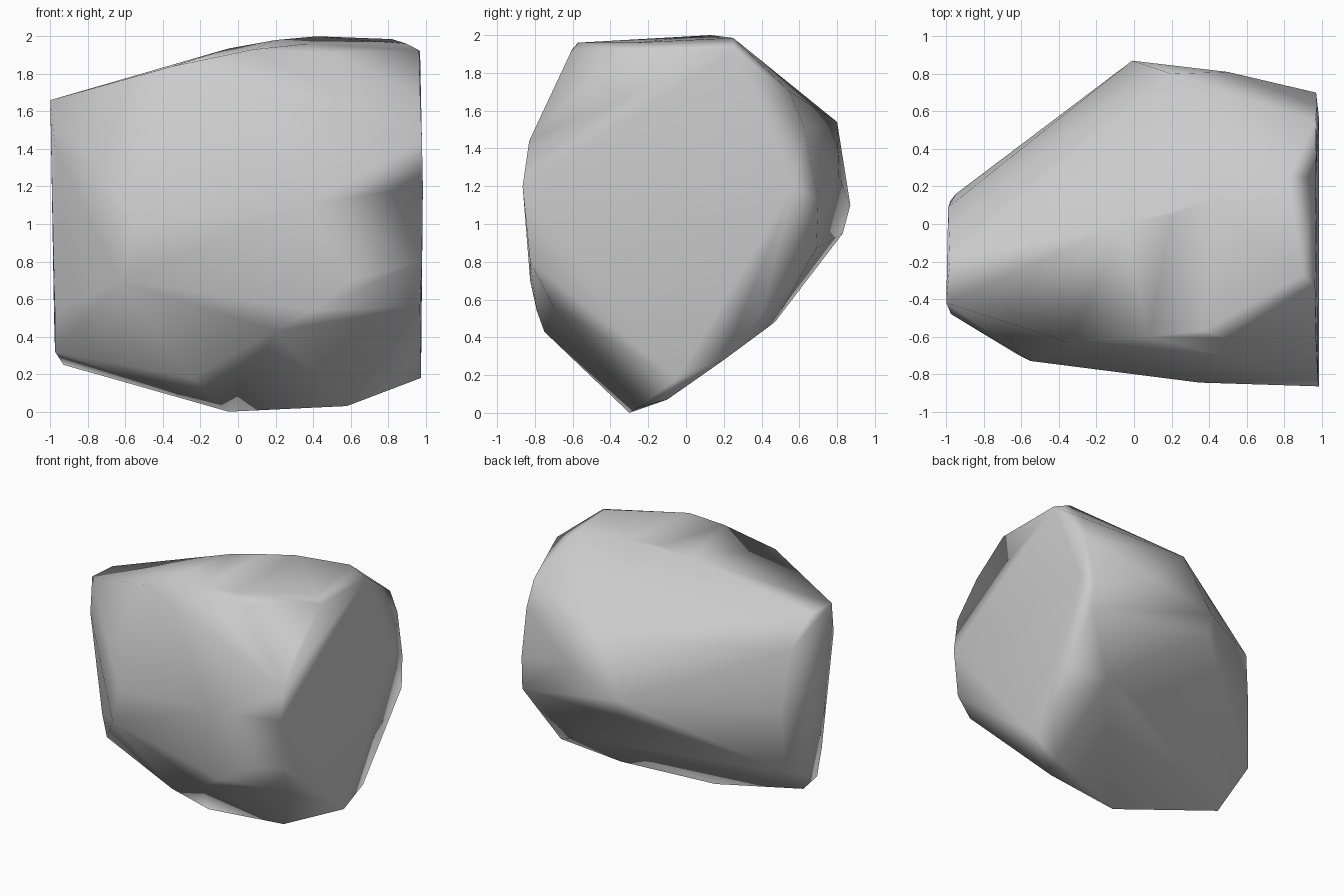
import bpy, bmesh

# Corner points of the boulder, grouped by side; their convex hull is the rock
left_end = [(-1, -.42, 1.66), (-.98, -.19, 1.66), (-.99, .09, 1.47), (-.98, .12, .5),
            (-.93, -.16, .25), (-.975, -.27, .32), (-.975, -.33, .53), (-.975, -.48, 1.4),
            (-.95, .16, 1.0)]
right_end = [(.98, -.83, 1.44), (.985, -.865, 1.2), (.98, -.825, .8), (.97, -.7, .56),
             (.975, -.05, .18), (.97, .2, .28), (.97, .4, .52),
             (.97, .69, .87), (.97, .7, 1.13), (.985, .57, 1.2), (.975, .63, 1.5),
             (.965, .55, 1.7), (.97, .25, 1.92), (.965, -.33, 1.925), (.97, -.62, 1.7)]
front = [(-.35, -.63, 1.84), (.08, -.6, 1.93), (.37, -.57, 1.96), (.5, -.61, 1.91),
         (-.55, -.73, 1.0), (-.63, -.69, .7), (.35, -.845, 1.1), (.6, -.825, .7),
         (.4, -.79, .54), (.2, -.75, .43), (-.25, -.48, .18)]
back = [(-.01, .87, 1.1), (0, .83, .95), (.2, .8, 1.54), (.5, .81, 1.25), (.65, .47, .48)]
top = [(-.05, 0, 1.935), (.2, .05, 1.98), (.42, .13, 2.0), (.82, .25, 1.985), (.9, -.27, 1.96)]
base = [(-.05, -.3, 0), (.58, -.25, .03), (.65, -.1, .07)]

bm = bmesh.new()
for co in left_end + right_end + front + back + top + base:
    bm.verts.new(co)
bmesh.ops.convex_hull(bm, input=bm.verts[:])
loose = [v for v in bm.verts if not v.link_faces]
bmesh.ops.delete(bm, geom=loose, context='VERTS')
bmesh.ops.recalc_face_normals(bm, faces=bm.faces[:])

# Smooth shading all over, as on a worn stone
for f in bm.faces:
    f.smooth = True
mesh = bpy.data.meshes.new("boulder")
bm.to_mesh(mesh)
bm.free()
rock = bpy.data.objects.new("boulder", mesh)
bpy.context.collection.objects.link(rock)

# Let the large facets lead the shading
rock.modifiers.new("facet_shading", 'WEIGHTED_NORMAL')
